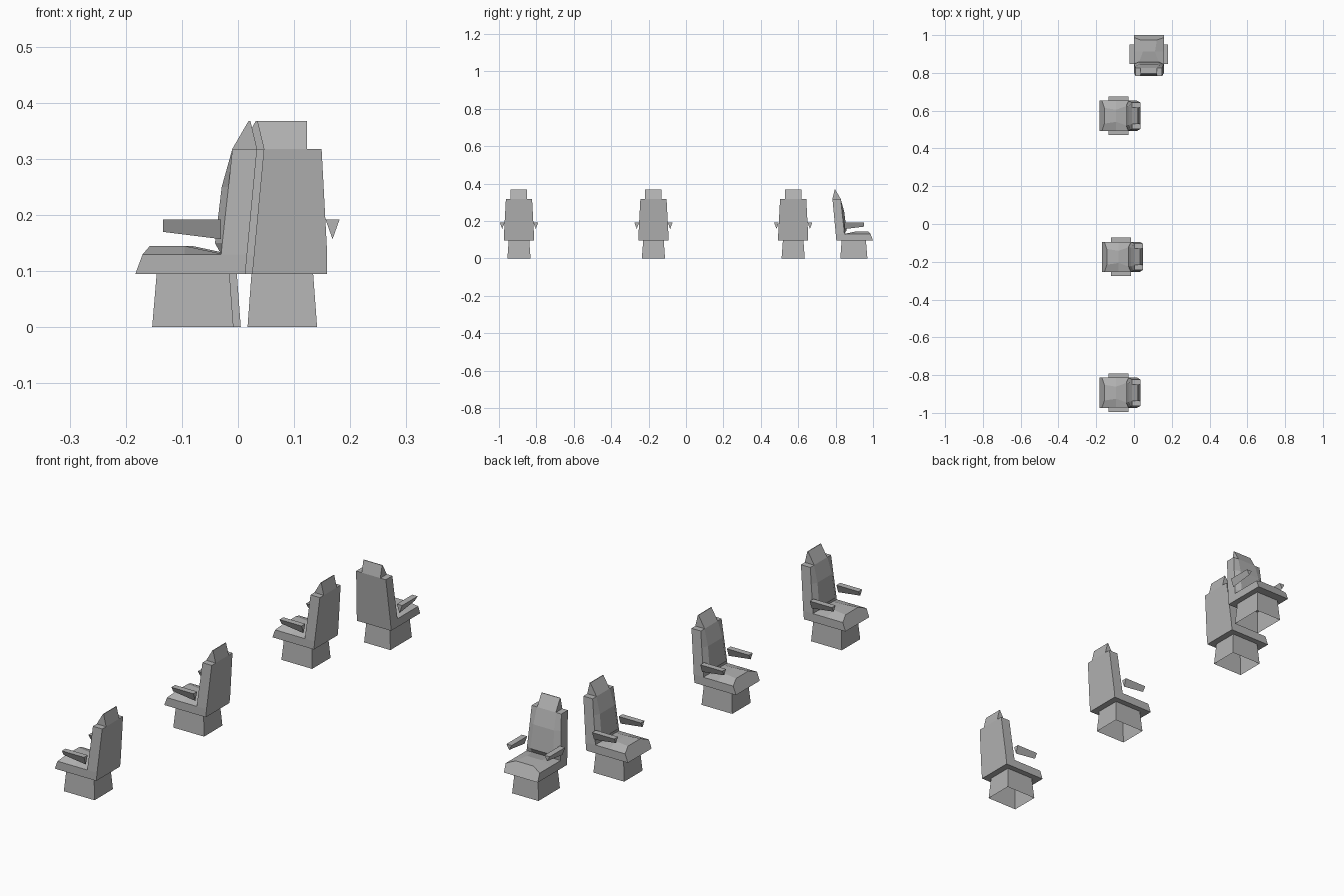
import bpy, bmesh, math

if "Cube" in bpy.data.objects:
    bpy.data.objects.remove(bpy.data.objects["Cube"])

grey = bpy.data.materials.new("plain_grey")
grey.diffuse_color = (0.45, 0.45, 0.45, 1)
grey.use_nodes = True
grey.node_tree.nodes["Principled BSDF"].inputs["Base Color"].default_value = grey.diffuse_color


def loft(name, rings, cap_start=True, cap_end=True):
    """Skin a list of equal-length rings into one flat-shaded mesh."""
    bm = bmesh.new()
    vs = [[bm.verts.new(p) for p in r] for r in rings]
    n = len(rings[0])
    for a, b in zip(vs, vs[1:]):
        for i in range(n):
            j = (i + 1) % n
            bm.faces.new((a[i], a[j], b[j], b[i]))
    if cap_start:
        bm.faces.new(vs[0][::-1])
    if cap_end:
        bm.faces.new(vs[-1])
    bmesh.ops.recalc_face_normals(bm, faces=bm.faces)
    me = bpy.data.meshes.new(name)
    bm.to_mesh(me)
    bm.free()
    me.materials.append(grey)
    return me


# Chair local frame: it faces -x, centred on y = 0
# Pedestal: tapered box, open underneath
def box_ring(x0, x1, w, z):
    return [(x0, -w, z), (x1, -w, z), (x1, w, z), (x0, w, z)]


pedestal = loft("pedestal", [box_ring(-.153, -.008, .062, 0),
                             box_ring(-.145, -.015, .055, .095)], cap_start=False)


# Seat: crowned cushion, stations run front to back
def seat_ring(xb, xe, xm, zm, m):
    return [(xb, -.08, .095), (xe, -.08, .13), (xm, -m, zm),
            (xm, m, zm), (xe, .08, .13), (xb, .08, .095)]


seat = loft("seat", [seat_ring(-.183, -.170, -.157, .145, .042),
                     seat_ring(-.095, -.095, -.095, .145, .032),
                     seat_ring(-.030, -.030, -.030, .131, .055)])


# Backrest: leaning slab with a bulging pad, stations run upward
def back_ring(z, edge, pad):
    rear = .013 + (z - .095) / .223 * .021
    w = .08 - .01 * max(0, z - .13) / .188
    m = w - .025
    return [(rear, -w, z), (edge, -w, z), (pad, -m, z),
            (pad, m, z), (edge, w, z), (rear, w, z)]


back = loft("backrest", [back_ring(.095, -.030, -.030), back_ring(.13, -.030, -.030),
                         back_ring(.15, -.028, -.041), back_ring(.25, -.017, -.029),
                         back_ring(.318, -.010, -.010)])

# Headrest: narrow wedge on top of the backrest
headrest = loft("headrest", [[(-.010, y, .318), (.019, y, .368),
                              (.022, y, .368), (.034, y, .318)] for y in (-.044, .044)])


# Armrests: tapering inverted triangular bars
def arm(side):
    return loft("armrest", [[(x, side * .077, .192), (x, side * .102, .192),
                             (x, side * .0895, z)] for x, z in ((-.134, .170), (-.030, .157))])


parts = {"pedestal": pedestal, "seat": seat, "backrest": back, "headrest": headrest,
         "left_armrest": arm(-1), "right_armrest": arm(1)}

# Three chairs in a row facing -x, and one turned to face +y
places = [(0, .573, 0), (.013, -.174, 0), (0, -.893, 0), (.079, .817, -90)]
for i, (x, y, turn) in enumerate(places, 1):
    for name, me in parts.items():
        ob = bpy.data.objects.new(f"chair_{i}_{name}", me)
        ob.location = (x, y, 0)
        ob.rotation_euler.z = math.radians(turn)
        bpy.context.collection.objects.link(ob)
